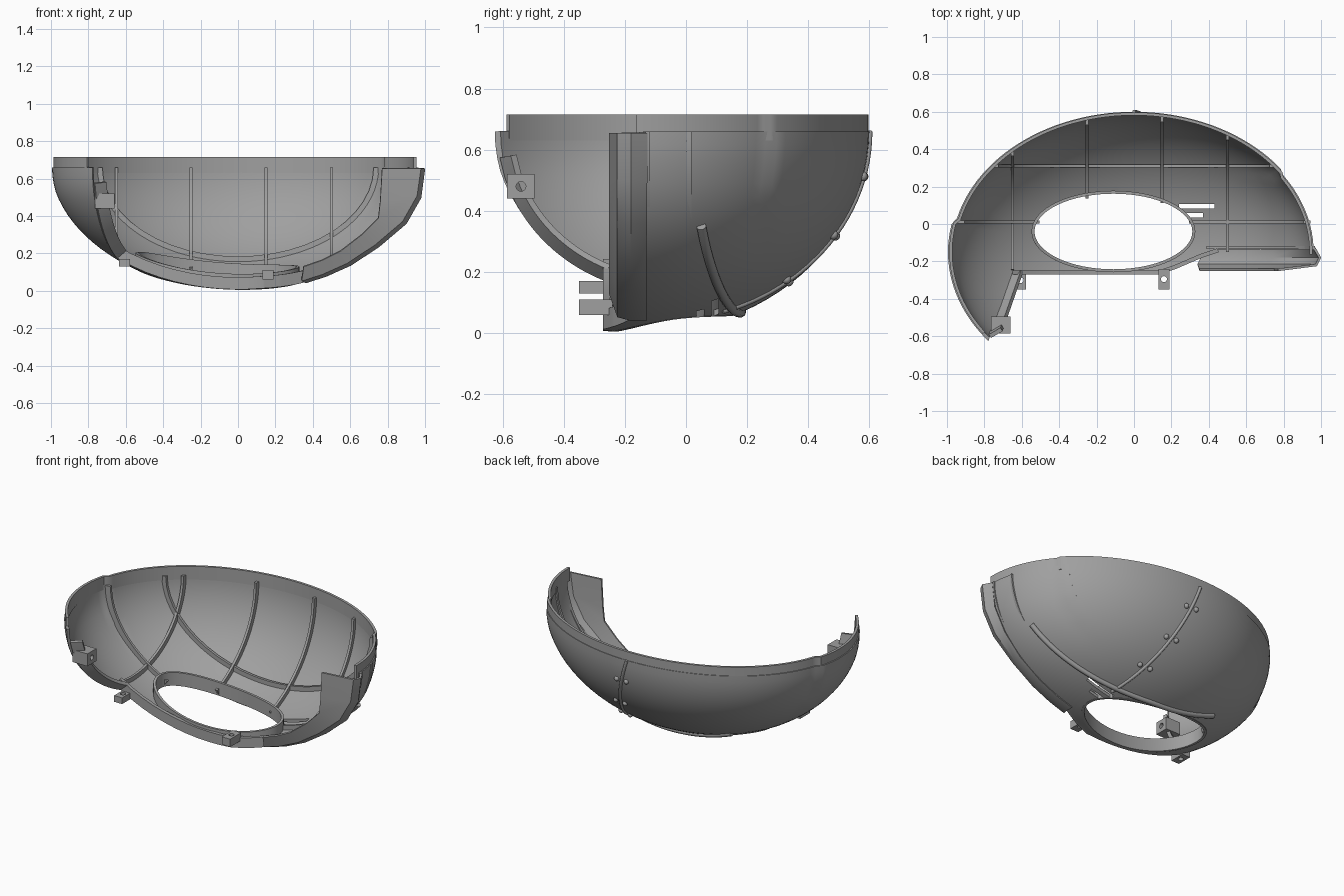
import bpy, bmesh, math
from mathutils import Vector

if "Cube" in bpy.data.objects:
    bpy.data.objects.remove(bpy.data.objects["Cube"])

A, B, C = 0.975, 0.75, 0.66          # bowl radii
CY, CZ = -0.15, 0.66                 # bowl centre
WALL = 0.018

grey = bpy.data.materials.new("mid grey")
grey.use_nodes = True
grey.diffuse_color = (0.35, 0.35, 0.35, 1)
grey.node_tree.nodes["Principled BSDF"].inputs["Base Color"].default_value = (0.35, 0.35, 0.35, 1)


def finish(name, bm):
    bmesh.ops.recalc_face_normals(bm, faces=bm.faces[:])
    me = bpy.data.meshes.new(name)
    bm.to_mesh(me)
    bm.free()
    me.materials.append(grey)
    ob = bpy.data.objects.new(name, me)
    bpy.context.collection.objects.link(ob)
    return ob


def activate(ob):
    bpy.ops.object.select_all(action='DESELECT')
    ob.select_set(True)
    bpy.context.view_layer.objects.active = ob


def smooth(ob):
    activate(ob)
    bpy.ops.object.shade_smooth_by_angle(angle=math.radians(35))


def solidify(ob, thick, offset):
    m = ob.modifiers.new("thickness", 'SOLIDIFY')
    m.thickness, m.offset = thick, offset
    activate(ob)
    bpy.ops.object.modifier_apply(modifier=m.name)


def cut(ob, cutter):
    m = ob.modifiers.new("cut", 'BOOLEAN')
    m.operation, m.solver, m.object = 'DIFFERENCE', 'EXACT', cutter
    activate(ob)
    bpy.ops.object.modifier_apply(modifier=m.name)
    bpy.data.objects.remove(cutter)


def prism(name, outline, z0, z1):
    bm = bmesh.new()
    f = bm.faces.new([bm.verts.new((x, y, z0)) for x, y in outline])
    ext = bmesh.ops.extrude_face_region(bm, geom=[f])
    bmesh.ops.translate(bm, vec=(0, 0, z1 - z0),
                        verts=[v for v in ext["geom"] if isinstance(v, bmesh.types.BMVert)])
    return finish(name, bm)


def box(name, x0, x1, y0, y1, z0, z1):
    return prism(name, [(x0, y0), (x1, y0), (x1, y1), (x0, y1)], z0, z1)


def loft(name, rows, thick, offset=0, closed=False):
    bm = bmesh.new()
    grid = [[bm.verts.new(p) for p in row] for row in rows]
    n = len(grid[0])
    for r0, r1 in zip(grid, grid[1:]):
        for i in range(n if closed else n - 1):
            j = (i + 1) % n
            bm.faces.new((r0[i], r0[j], r1[j], r1[i]))
    ob = finish(name, bm)
    solidify(ob, thick, offset)
    smooth(ob)
    return ob


def surf(x, y):
    return Vector((x, y, CZ - C * math.sqrt(max(0, 1 - (x / A) ** 2 - ((y - CY) / B) ** 2))))


def step(x, y):
    # wing stands proud on one side, the other end sits slightly in
    if x < 0 and y < 0.02:
        return 1.02
    if x > 0 and y < 0.27:
        return 0.985
    return 1.0


def lerp_path(pts, n):
    out = []
    for (x0, y0), (x1, y1) in zip(pts, pts[1:]):
        out += [(x0 + (x1 - x0) * i / n, y0 + (y1 - y0) * i / n) for i in range(n)]
    return out + [pts[-1]]


def ellipse(cx, cy, rx, ry, n=64):
    return [(cx + rx * math.cos(2 * math.pi * i / n), cy + ry * math.sin(2 * math.pi * i / n))
            for i in range(n)]


# Bowl shell
bm = bmesh.new()
bmesh.ops.create_uvsphere(bm, u_segments=128, v_segments=48, radius=1)
bmesh.ops.delete(bm, geom=[v for v in bm.verts if v.co.z > 0.001], context='VERTS')
for v in bm.verts:
    x, y, z = v.co
    w = min(1, max(0, (z + 0.7) / 0.5))
    k = 1 + (step(x * A, y * B + CY) - 1) * w
    v.co = (x * A * k, y * B * k + CY, CZ + z * C)
shell = finish("bowl_shell", bm)
solidify(shell, WALL, -1)
front = [(-0.65, -0.26), (0.13, -0.26), (0.22, -0.23), (0.36, -0.17), (0.45, -0.14)]
cut(shell, prism("front_cutter", [(-0.815, -0.73)] + front
                 + [(1.3, -0.14), (1.3, -1.3), (-0.815, -1.3)], -1, 2))
HOLE = (-0.11, -0.04, 0.43, 0.21)
cut(shell, prism("hole_cutter", ellipse(*HOLE), -1, 0.6))
for x0, x1, y in ((0.24, 0.43, 0.095), (0.28, 0.37, 0.047)):
    cut(shell, box("slot_cutter", x0, x1, y - 0.012, y + 0.012, -1, 0.5))
smooth(shell)

# Upright lip around the rim
lip = []
for i in range(121):
    t = math.radians(-1 + 216 * i / 120)
    x, y = A * math.cos(t), CY + B * math.sin(t)
    k = step(x, y) * 0.985
    lip.append((x * k, CY + (y - CY) * k))
loft("rim_lip", [[(x, y, z) for x, y in lip] for z in (0.63, 0.715)], 0.016)

# Wall around the oval opening
ring = [surf(x, y) for x, y in ellipse(*HOLE)]
loft("opening_wall", [ring, [p + Vector((0, 0, 0.085)) for p in ring]], 0.016, closed=True)

# Flange along the front edge
edge = [surf(x, y) for x, y in lerp_path(front, 10)]
loft("front_flange", [edge, [p + Vector((0, 0, 0.065)) for p in edge]], 0.022)

# Flange along the wing edge
wing = [surf(x, y) for x, y in lerp_path([(-0.65, -0.26), (-0.77, -0.6)], 20)]
mid = Vector((0, CY, CZ))
loft("wing_flange", [[mid + (p - mid) * s for p in wing] for s in (1.0, 0.92)], 0.022)


# Inner ribs, each lying in one upright plane
def rib(name, axis, c, lo, hi, depth=0.045, thick=0.016):
    rad, off = (B, CY) if axis == 'x' else (A, 0)
    k = math.sqrt(1 - ((c / A) if axis == 'x' else (c - CY) / B) ** 2)
    ang = [math.acos(max(-1, min(1, (v - off) / (rad * k)))) for v in (lo, hi)]
    rows = []
    for d in (0.008, depth):
        row = []
        for i in range(25):
            t = ang[0] + (ang[1] - ang[0]) * i / 24
            h = off + (rad * k - d) * math.cos(t)
            z = CZ - (C * k - d) * math.sin(t)
            row.append((c, h, z) if axis == 'x' else (h, c, z))
        rows.append(row)
    loft(name, rows, thick)


rib("rib_cross_1", 'x', -0.65, -0.25, 1)
rib("rib_cross_2", 'x', -0.25, 0.155, 1)
rib("rib_cross_3", 'x', 0.15, 0.13, 1)
rib("rib_cross_4", 'x', 0.5, -0.15, 1)
rib("rib_long_back", 'y', 0.31, -1, 1)
rib("rib_long_left", 'y', 0.01, -1, -0.53)
rib("rib_long_right", 'y', 0.01, 0.31, 1)
rib("rib_long_end", 'y', -0.125, 0.4, 1, 0.03)

# Collar closing the end opposite the wing
outer_x = (0.965, 0.945, 0.87, 0.75, 0.6, 0.47, 0.36)
inner = ((0.77, 0.655), (0.76, 0.48), (0.75, 0.39), (0.66, 0.3), (0.55, 0.215), (0.45, 0.165), (0.35, 0.13))
rows = [[], [], [], []]
for i, (x, (u, w)) in enumerate(zip(outer_x, inner)):
    z = 0.655 if i == 0 else surf(x, -0.13).z
    bulge = 1.03 if i < 3 else 1.0
    rows[0].append((x, -0.13, z))
    rows[1].append((x * bulge, -0.18, z))
    rows[2].append((x * bulge - 0.02, -0.22, z + (0.01 if i else 0)))
    rows[3].append((u, -0.245, w))
loft("end_collar", rows, 0.014)


# Mounting blocks with screw holes
def block(name, dims, axis):
    ob = box(name, *dims)
    c = Vector(((dims[0] + dims[1]) / 2, (dims[2] + dims[3]) / 2, (dims[4] + dims[5]) / 2))
    drill = prism("drill", ellipse(0, 0, 0.016, 0.016, 20), -0.3, 0.3)
    if axis == 'x':
        drill.rotation_euler.y = math.pi / 2
    drill.location = c
    bpy.context.view_layer.update()
    cut(ob, drill)


block("wing_block", (-0.765, -0.66, -0.585, -0.495, 0.44, 0.52), 'x')
block("front_block_left", (-0.635, -0.578, -0.35, -0.25, 0.13, 0.17), 'z')
block("front_block_right", (0.13, 0.19, -0.35, -0.24, 0.06, 0.11), 'z')


# Raised beads on the outside
def tube(name, pts, r):
    cu = bpy.data.curves.new(name, 'CURVE')
    cu.dimensions = '3D'
    cu.bevel_depth, cu.bevel_resolution, cu.use_fill_caps = r, 3, True
    sp = cu.splines.new('POLY')
    sp.points.add(len(pts) - 1)
    for q, p in zip(sp.points, pts):
        q.co = (*p, 1)
    cu.materials.append(grey)
    ob = bpy.data.objects.new(name, cu)
    bpy.context.collection.objects.link(ob)


def back_point(t, dx=0):
    # t runs from the rim down to the opening
    x, a = 0.27 * t + dx, math.radians(68 * t)
    k = math.sqrt(1 - (x / A) ** 2)
    return Vector((x, CY + B * k * math.cos(a), CZ - C * k * math.sin(a)))


tube("back_ridge", [back_point(i / 24) for i in range(25)], 0.01)
tube("side_ridge", [surf(x, 0.18 - 0.13 * max(0, x / 0.82) ** 1.3)
                    for x in [0.82 - 1.27 * i / 30 for i in range(31)]], 0.016)

# Pairs of studs beside the back ridge
for i, t in enumerate((0.19, 0.46, 0.72)):
    for dx in (-0.035, 0.035):
        bm = bmesh.new()
        bmesh.ops.create_uvsphere(bm, u_segments=12, v_segments=8, radius=0.016)
        bmesh.ops.translate(bm, verts=bm.verts[:], vec=back_point(t, dx))
        smooth(finish("stud_%d_%s" % (i + 1, "a" if dx < 0 else "b"), bm))
